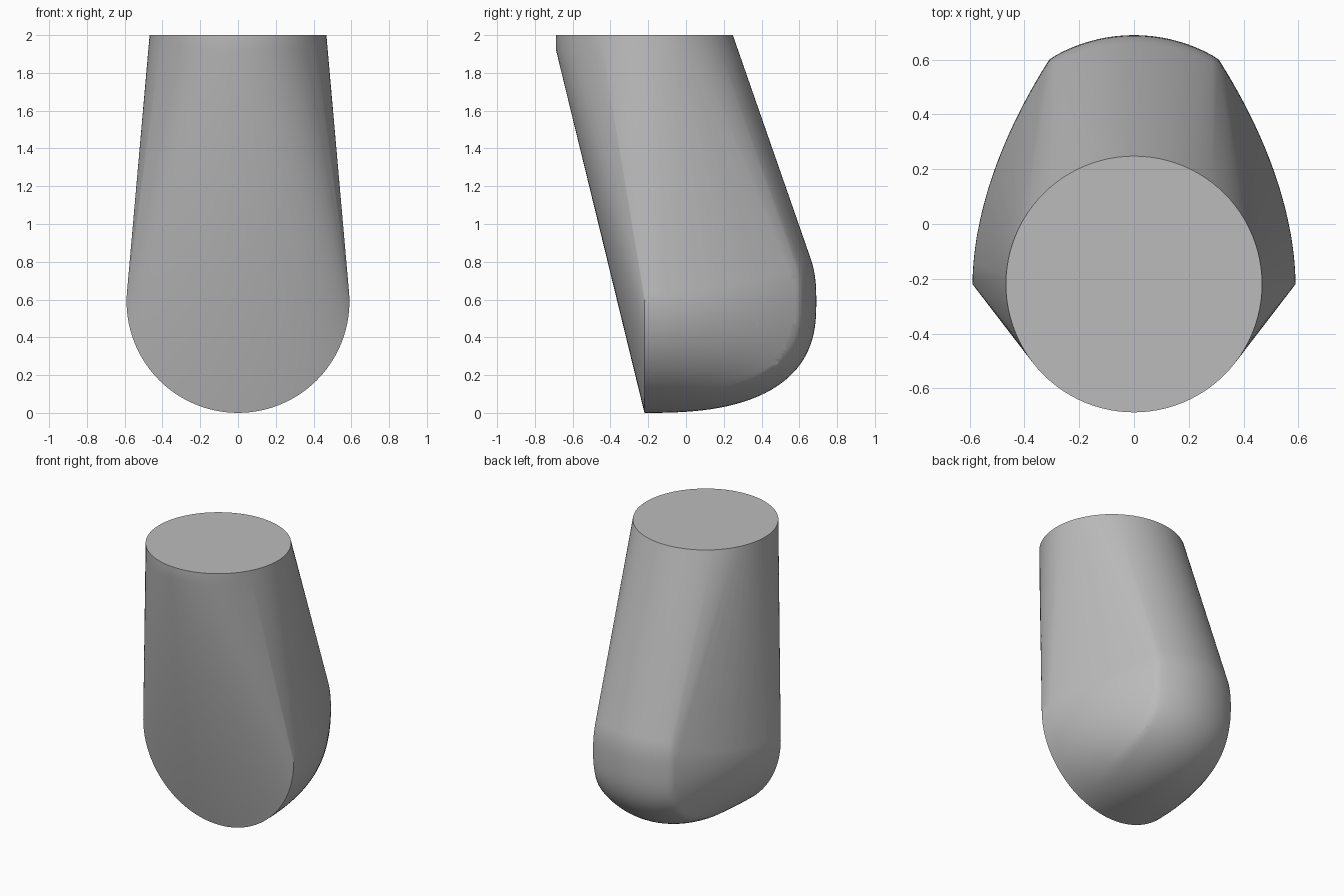
import bpy
import bmesh
from math import sin, cos, pi, sqrt, radians, copysign
from mathutils import Vector

if "Cube" in bpy.data.objects:
    bpy.data.objects.remove(bpy.data.objects["Cube"])

FRONT_Y, MID_Z, R = -0.22, 0.59, 0.59   # lower front disc
DEPTH, POWER = 0.91, 2.6                # rounded rear bulge
TOP_Z, TOP_R = 2.0, 0.468               # flat top disc


def rear_profile(a):
    """Side outline of the bulge, a from -pi/2 (bottom) to pi/2."""
    c, s = max(cos(a), 0), sin(a)
    return Vector((FRONT_Y + DEPTH * c ** (2 / POWER),
                   MID_Z + R * copysign(abs(s) ** (2 / POWER), s)))


def side_width(y, z):
    """Half width of the flanks, narrowing to the rear."""
    t = max(y - FRONT_Y, 0) / 0.82
    w = R - 0.28 * t ** 1.85
    return max(w, 0) * sqrt(max(0, 1 - ((z - MID_Z) / R) ** 2))


def circle(n, point):
    return [point(cos(2 * pi * i / n), sin(2 * pi * i / n)) for i in range(n)]


# Front disc and the short straight collar at the top
points = circle(96, lambda c, s: (R * c, FRONT_Y, MID_Z + R * s))
for z in (1.92, TOP_Z):
    points += circle(96, lambda c, s: (TOP_R * c, FRONT_Y + TOP_R * s, z))

# Rear bulge: rounded strip down the back, cut by the narrowing flanks
STEPS, RINGS = 64, 28
for i in range(STEPS + 1):
    a = -pi / 2 + pi * i / STEPS
    p = rear_profile(a)
    tangent = rear_profile(min(a + 0.01, pi / 2)) - rear_profile(max(a - 0.01, -pi / 2))
    inward = Vector((-tangent.y, tangent.x)).normalized()
    for j in range(RINGS + 1):
        b = pi / 2 * j / RINGS
        q = p + inward * R * (1 - cos(b))
        if q.x < FRONT_Y:
            continue
        x = min(R * sin(b), side_width(q.x, q.y))
        points += [(x, q.x, q.y), (-x, q.x, q.y)]

# Flanks along the middle height
for i in range(41):
    y = FRONT_Y + 0.82 * i / 40
    x = side_width(y, MID_Z)
    points += [(x, y, MID_Z), (-x, y, MID_Z)]

# Wrap everything in one taut skin
bm = bmesh.new()
for p in points:
    bm.verts.new(p)
bmesh.ops.remove_doubles(bm, verts=bm.verts[:], dist=0.002)
bmesh.ops.convex_hull(bm, input=bm.verts[:])
bmesh.ops.delete(bm, geom=[v for v in bm.verts if not v.link_faces], context='VERTS')
bmesh.ops.dissolve_limit(bm, angle_limit=radians(0.5), verts=bm.verts[:], edges=bm.edges[:])
bmesh.ops.recalc_face_normals(bm, faces=bm.faces[:])
mesh = bpy.data.meshes.new("tapered_body")
bm.to_mesh(mesh)
bm.free()
body = bpy.data.objects.new("tapered_body", mesh)
bpy.context.collection.objects.link(body)

# Plain grey
grey = bpy.data.materials.new("plain_grey")
grey.use_nodes = True
colour = (0.5, 0.5, 0.5, 1)
grey.diffuse_color = colour
grey.node_tree.nodes["Principled BSDF"].inputs["Base Color"].default_value = colour
mesh.materials.append(grey)

bpy.ops.object.select_all(action='DESELECT')
body.select_set(True)
bpy.context.view_layer.objects.active = body
bpy.ops.object.shade_smooth_by_angle(angle=radians(25))
